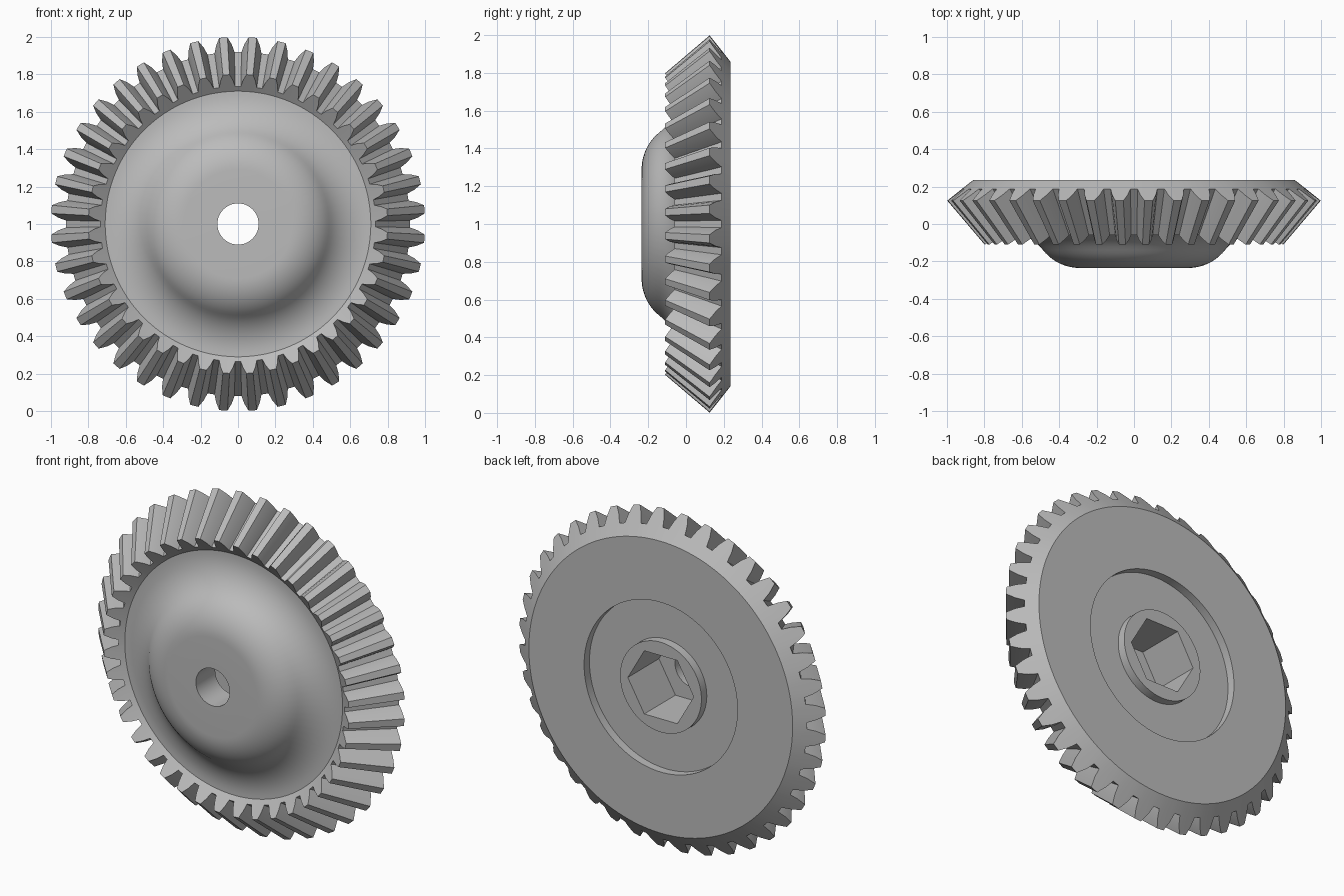
import bpy, bmesh, math

cube = bpy.data.objects.get("Cube")
if cube:
    bpy.data.objects.remove(cube)

TEETH = 40
PITCH = 2 * math.pi / TEETH
# Half tooth: (angle from tooth centre, height from root 0 to tip 1)
HALF_TOOTH = [(0.058, 0.0), (0.044, 0.5), (0.022, 1.0)]
TOOTH = [(-a, h) for a, h in HALF_TOOTH] + [(a, h) for a, h in reversed(HALF_TOOTH)]
SAMPLES = [((i + 0.5) * PITCH + a, h) for i in range(TEETH) for a, h in TOOTH]

BACK, FRONT, FLOOR = 0.235, -0.235, -0.055   # depths along y
BORE, BOSS, RECESS, SOCKET = 0.11, 0.265, 0.5, 0.215

bm = bmesh.new()


def point(radius, y, angle):
    return bm.verts.new((radius * math.sin(angle), y, 1 + radius * math.cos(angle)))


def ring(radius, y):
    return [point(radius, y, a) for a, h in SAMPLES]


def toothed_ring(root, tip):
    """Ring whose points step between the root and tip (radius, y)."""
    return [point(root[0] + (tip[0] - root[0]) * h,
                  root[1] + (tip[1] - root[1]) * h, a) for a, h in SAMPLES]


def hexagon(y):
    return [point(SOCKET, y, math.radians(30 + 60 * i)) for i in range(6)]


def skin(loop_a, loop_b):
    n = len(loop_a)
    for i in range(n):
        j = (i + 1) % n
        bm.faces.new((loop_a[i], loop_a[j], loop_b[j], loop_b[i]))


def loop_edges(loop):
    found = []
    for i, v in enumerate(loop):
        w = loop[(i + 1) % len(loop)]
        found.append(bm.edges.get((v, w)) or bm.edges.new((v, w)))
    return found


def fill_between(loop_a, loop_b):
    bmesh.ops.triangle_fill(bm, edges=loop_edges(loop_a) + loop_edges(loop_b),
                            use_beauty=True, normal=(0, 1, 0))


# Domed web: a convex arc flowing into a concave one
SWEEP, CONVEX, CONCAVE, FLAT = math.radians(52), 0.25, 0.258, 0.29
dome = []
for i in range(11):
    t = SWEEP * i / 10
    dome.append((FLAT + CONVEX * math.sin(t), FRONT + CONVEX * (1 - math.cos(t))))
end_r = FLAT + (CONVEX + CONCAVE) * math.sin(SWEEP)
end_y = FRONT + (CONVEX + CONCAVE) * (1 - math.cos(SWEEP))
for i in range(9, -1, -1):
    t = SWEEP * i / 10
    dome.append((end_r - CONCAVE * math.sin(t), end_y - CONCAVE * (1 - math.cos(t))))

# Bore, dome, teeth, back cone, recess and boss as one continuous skin
rings = [ring(BORE, FLOOR), ring(BORE, FRONT)]
rings += [ring(r, y) for r, y in dome]
rings.append(ring(0.71, -0.04))
rings.append(toothed_ring((0.736, -0.06), (0.80, -0.11)))
rings.append(toothed_ring((0.92, 0.188), (1.0, 0.125)))
rings += [ring(0.86, BACK), ring(RECESS, BACK), ring(RECESS, BACK - 0.05),
          ring(BOSS, BACK - 0.05), ring(BOSS, BACK)]
for a, b in zip(rings, rings[1:]):
    skin(a, b)

# Hexagonal socket in the boss
hex_back, hex_floor = hexagon(BACK), hexagon(FLOOR)
skin(hex_back, hex_floor)
fill_between(rings[-1], hex_back)
fill_between(rings[0], hex_floor)

bmesh.ops.recalc_face_normals(bm, faces=bm.faces[:])
mesh = bpy.data.meshes.new("bevel_gear")
bm.to_mesh(mesh)
bm.free()
gear = bpy.data.objects.new("bevel_gear", mesh)
bpy.context.collection.objects.link(gear)

# Plain grey metal
grey = bpy.data.materials.new("grey")
grey.use_nodes = True
colour = (0.5, 0.5, 0.5, 1.0)
grey.diffuse_color = colour
grey.node_tree.nodes["Principled BSDF"].inputs["Base Color"].default_value = colour
mesh.materials.append(grey)

bpy.ops.object.select_all(action='DESELECT')
gear.select_set(True)
bpy.context.view_layer.objects.active = gear
bpy.ops.object.shade_smooth_by_angle(angle=math.radians(25))
